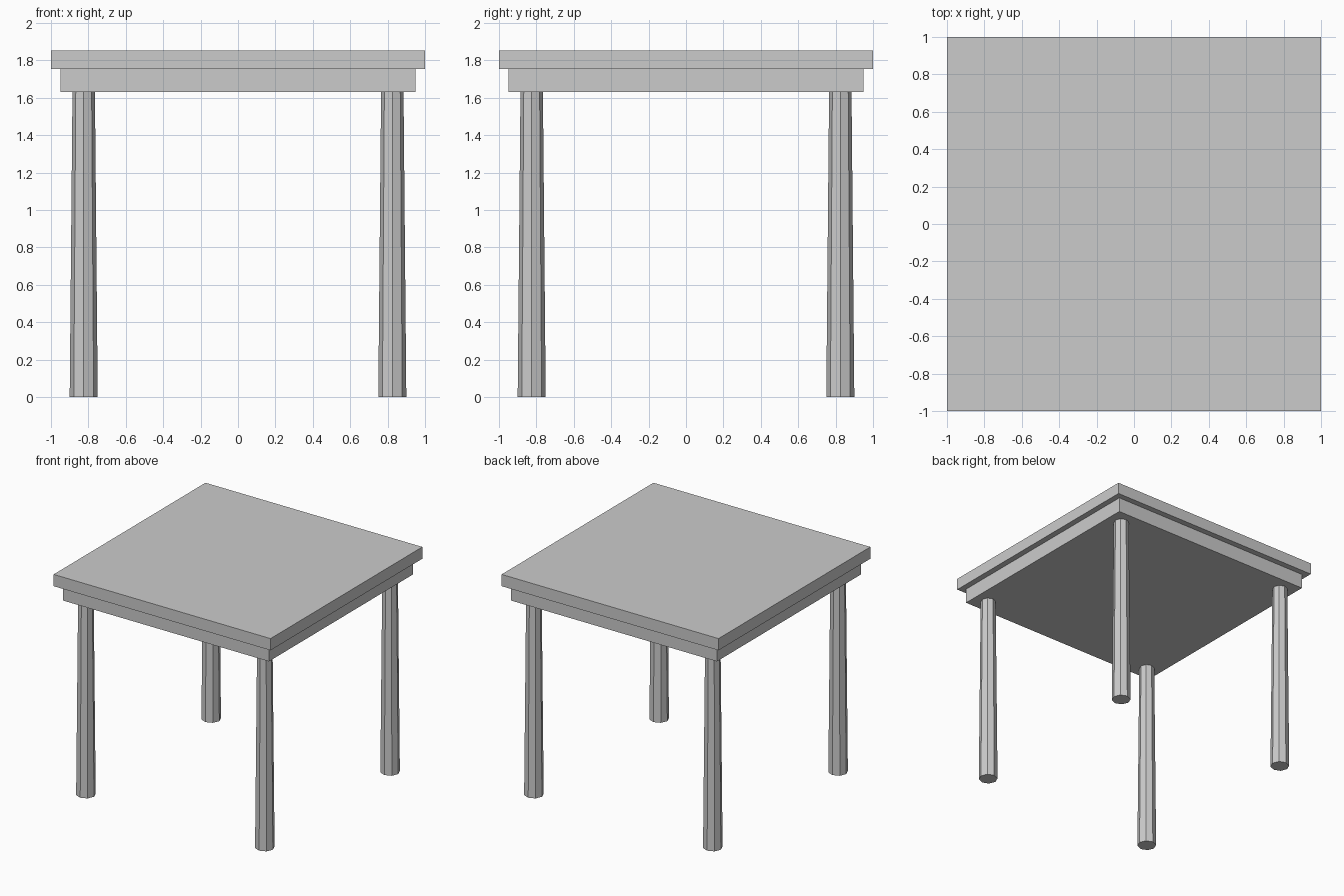
import bpy
from math import pi

if "Cube" in bpy.data.objects:
    bpy.data.objects.remove(bpy.data.objects["Cube"])


def box(name, size, z0, z1):
    bpy.ops.mesh.primitive_cube_add(size=1, location=(0, 0, (z0 + z1) / 2))
    ob = bpy.context.object
    ob.name = name
    ob.scale = (size, size, z1 - z0)
    bpy.ops.object.transform_apply(location=False, rotation=False, scale=True)


def leg(name, x, y, height=1.63):
    # tapered octagonal leg with corners on the x and y axes
    bpy.ops.mesh.primitive_cone_add(vertices=8, radius1=0.075, radius2=0.06,
                                    depth=height, location=(x, y, height / 2))
    bpy.context.object.name = name


# Table top and the solid apron block beneath it
box("table_top", 2.0, 1.755, 1.853)
box("apron", 1.9, 1.63, 1.755)

# Four legs
for side_y, sy in (("front", -1), ("back", 1)):
    for side_x, sx in (("left", -1), ("right", 1)):
        leg(f"{side_y}_{side_x}_leg", sx * 0.825, sy * 0.825)
